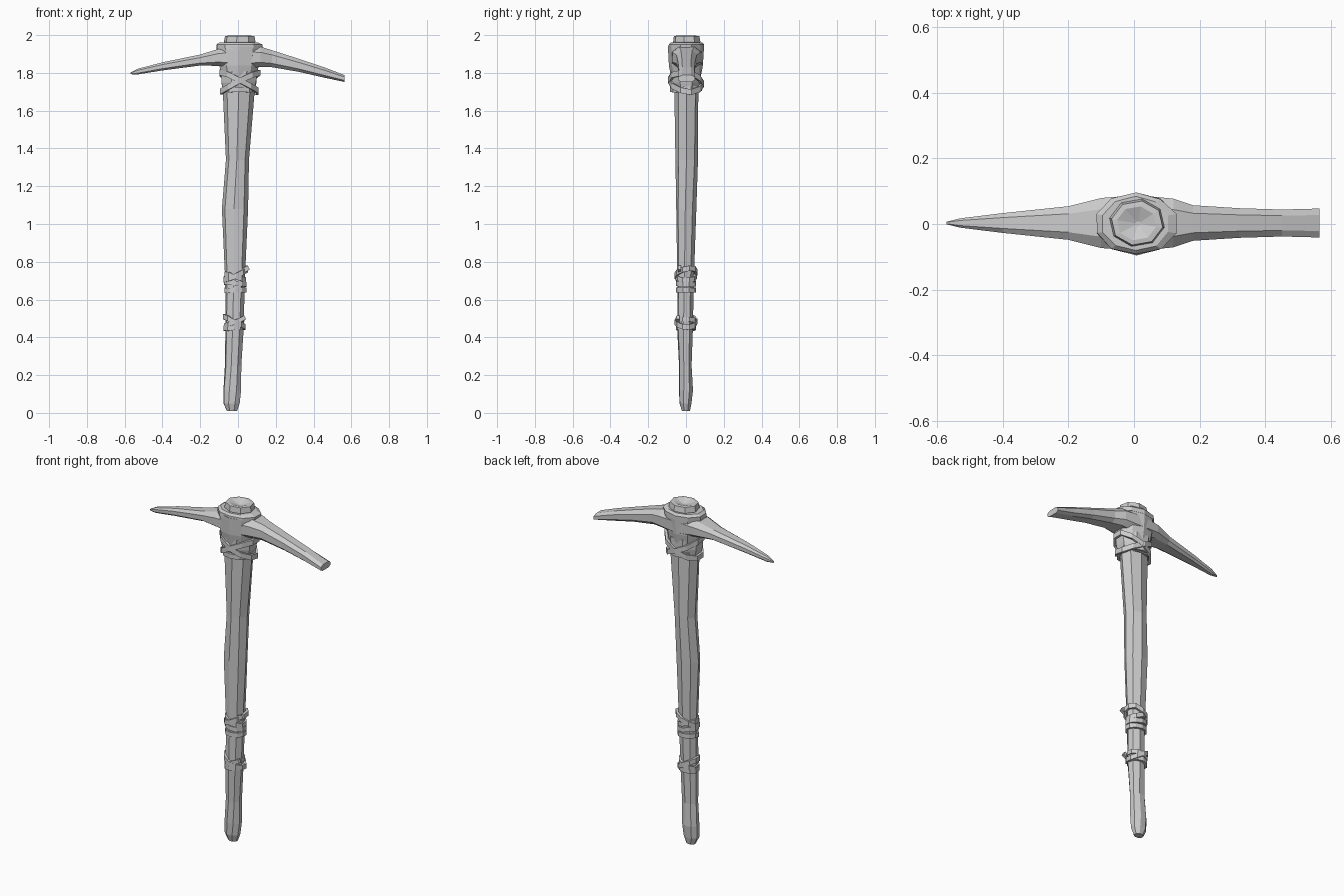
import bpy, bmesh, math, random
from mathutils import Vector, Matrix

random.seed(4)
cube = bpy.data.objects.get("Cube")
if cube:
    bpy.data.objects.remove(cube, do_unlink=True)

grey = bpy.data.materials.new("plain_grey")
grey.use_nodes = True
COLOR = (0.6, 0.6, 0.6, 1)
grey.diffuse_color = COLOR
grey.node_tree.nodes["Principled BSDF"].inputs["Base Color"].default_value = COLOR


def finish(name, bm):
    bmesh.ops.recalc_face_normals(bm, faces=bm.faces)
    mesh = bpy.data.meshes.new(name)
    bm.to_mesh(mesh)
    bm.free()
    mesh.materials.append(grey)
    obj = bpy.data.objects.new(name, mesh)
    bpy.context.collection.objects.link(obj)
    return obj


def loft(name, rings, closed=False):
    """Skin a list of equally long point rings."""
    bm = bmesh.new()
    loops = [[bm.verts.new(p) for p in ring] for ring in rings]
    n = len(loops[0])
    pairs = list(zip(loops, loops[1:]))
    if closed:
        pairs.append((loops[-1], loops[0]))
    else:
        bm.faces.new(loops[0])
        bm.faces.new(loops[-1])
    for a, b in pairs:
        for i in range(n):
            j = (i + 1) % n
            bm.faces.new((a[i], a[j], b[j], b[i]))
    return finish(name, bm)


def oval(x0, x1, y0, y1, z, sides=8, turn=0.0, rough=0.0):
    """Flat polygon fitted between the given limits."""
    cx, cy, rx, ry = (x0 + x1) / 2, (y0 + y1) / 2, (x1 - x0) / 2, (y1 - y0) / 2
    pts = []
    for i in range(sides):
        a = math.tau * (i + 0.5) / sides + turn
        k = 1.05 + random.uniform(-rough, rough)
        pts.append((cx + rx * k * math.cos(a), cy + ry * k * math.sin(a), z))
    return pts


def band(name, cx, rx, ry, z, height, rise=0.0, lean=0.0, thick=0.014, sides=10):
    """Strap round the shaft; rise lifts its +x side, lean its +y side."""
    rings = []
    for i in range(sides):
        a = math.tau * (i + 0.5) / sides
        c, s = math.cos(a), math.sin(a)
        zc = z + rise * c + lean * s + random.uniform(-0.003, 0.003)
        section = []
        for dr, dz in ((0, -1), (0, 1), (-thick, 1), (-thick, -1)):
            section.append((cx + (rx + dr) * c, (ry + dr) * s, zc + dz * height / 2))
        rings.append(section)
    return loft(name, rings, closed=True)


# Wooden shaft: x limits, y limits, height
shaft = [
    (-.06, -.005, -.022, .022, .01), (-.078, .008, -.035, .03, .05),
    (-.078, .015, -.037, .036, .12), (-.068, .018, -.037, .03, .25),
    (-.066, .027, -.045, .034, .44), (-.066, .036, -.045, .04, .7),
    (-.082, .052, -.05, .052, 1.08), (-.062, .055, -.052, .062, 1.34),
    (-.078, .085, -.058, .064, 1.7), (-.075, .09, -.06, .065, 1.94),
]
loft("shaft", [oval(*s, turn=0.05 * i, rough=.04) for i, s in enumerate(shaft)])

# Shaft end standing out above the head, with a hollowed top
cap = [(-.06, .075, -.06, .062, 1.93), (-.072, .09, -.066, .074, 1.965),
       (-.066, .085, -.062, .068, 1.995), (-.05, .066, -.048, .052, 1.997),
       (.005, .02, -.006, .008, 1.98)]
loft("shaft_end", [oval(*s, turn=.2) for s in cap])

# Eye of the head and its raised rim
eye = [(-.09, .1, -.076, .076, 1.78), (-.1, .11, -.086, .086, 1.84),
       (-.108, .122, -.09, .09, 1.94)]
loft("head_eye", [oval(*s, sides=10, rough=.02) for s in eye])
rim = [(-.112, .126, -.09, .09, 1.925), (-.114, .128, -.088, .09, 1.95),
       (-.095, .105, -.078, .08, 1.962)]
loft("head_rim", [oval(*s, sides=10, rough=.02) for s in rim])


def arm(name, stations):
    """Chamfered bar along x: x, bottom, top, half width."""
    rings = []
    for x, low, high, w in stations:
        h = (high - low) / 2
        mid = (high + low) / 2
        outline = ((1, .45), (.55, 1), (-.55, 1), (-1, .45),
                   (-1, -.55), (-.6, -1), (.6, -1), (1, -.55))
        rings.append([(x, .003 + u * w, mid + v * h) for u, v in outline])
    return loft(name, rings)


arm("head_spike", [(-.57, 1.793, 1.802, .004), (-.53, 1.792, 1.822, .014),
                   (-.4, 1.813, 1.856, .03), (-.2, 1.839, 1.897, .051),
                   (-.1, 1.837, 1.928, .076), (.01, 1.82, 1.945, .085)])
arm("head_blade", [(.01, 1.82, 1.945, .085), (.12, 1.832, 1.938, .074),
                   (.18, 1.83, 1.92, .054), (.32, 1.806, 1.875, .045),
                   (.45, 1.776, 1.832, .041), (.565, 1.752, 1.788, .044)])

# Cloth under the head with two crossing straps
loft("head_wrap", [oval(*s, rough=.02) for s in (
    (-.08, .088, -.066, .07, 1.7), (-.09, .1, -.08, .08, 1.75),
    (-.092, .105, -.08, .08, 1.81))])
band("head_strap_falling", .005, .108, .095, 1.752, .03, rise=-.05, lean=-.012)
band("head_strap_rising", .012, .112, .094, 1.75, .03, rise=.053, lean=-.008)
band("head_strap_low", .006, .092, .086, 1.715, .026, lean=.004)

# Grip bindings
band("upper_binding_low", -.014, .061, .052, .65, .026)
band("upper_binding_mid", -.014, .062, .054, .686, .026, rise=-.006)
band("upper_binding_tilted", -.011, .068, .062, .735, .028, rise=.03, lean=.01)
band("upper_binding_cross", -.015, .06, .057, .72, .026, rise=-.018)
band("lower_binding_ring", -.021, .058, .054, .452, .026, rise=.004)
band("lower_binding_tilted", -.019, .063, .06, .482, .028, rise=-.027)
band("lower_binding_cross", -.02, .056, .058, .478, .024, rise=.018)


# Loose strap ends
def strap_end(name, loc, size, angle):
    bm = bmesh.new()
    bmesh.ops.create_cube(bm, size=1)
    bm.transform(Matrix.Translation(Vector(loc)) @ Matrix.Rotation(angle, 4, "Y")
                 @ Matrix.Diagonal((*size, 1)))
    return finish(name, bm)


strap_end("upper_strap_end", (.035, -.035, .757), (.05, .016, .024), -.5)
strap_end("lower_strap_end", (.018, -.042, .495), (.045, .016, .022), -.5)
